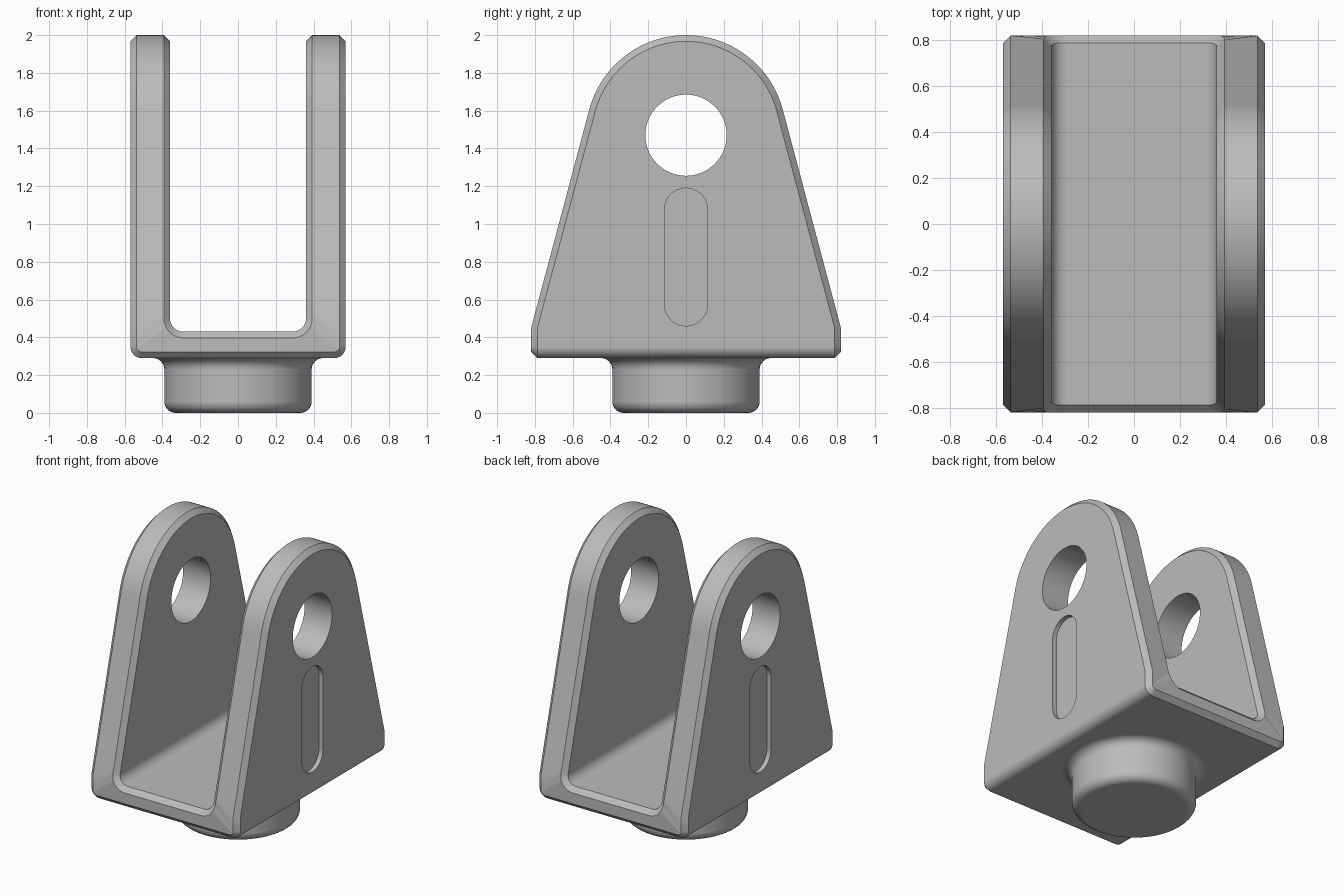
import bpy, bmesh
from math import sin, cos, pi, radians
from mathutils import Matrix

cube = bpy.data.objects.get("Cube")
if cube:
    bpy.data.objects.remove(cube, do_unlink=True)

OUT, INN, CH = 0.57, 0.36, 0.033          # arm outer and inner x, chamfer size
FLOOR, BASE, DEPTH = 0.43, 0.29, 0.82     # floor top, underside, half depth
PIN_Z, TIP_R, HOLE_R = 1.47, 0.53, 0.215
TANGENT = radians(14.9)                   # where the round tip meets the slanted sides
KINK = 0.45

grey = bpy.data.materials.new("plain grey metal")
grey.use_nodes = True
grey.diffuse_color = (0.5, 0.5, 0.5, 1)
grey.node_tree.nodes["Principled BSDF"].inputs["Base Color"].default_value = (0.5, 0.5, 0.5, 1)


def make_object(name, bm):
    bmesh.ops.recalc_face_normals(bm, faces=bm.faces)
    mesh = bpy.data.meshes.new(name)
    bm.to_mesh(mesh)
    bm.free()
    obj = bpy.data.objects.new(name, mesh)
    bpy.context.collection.objects.link(obj)
    mesh.materials.append(grey)
    return obj


def select_only(obj):
    bpy.ops.object.select_all(action='DESELECT')
    obj.select_set(True)
    bpy.context.view_layer.objects.active = obj


def smooth(obj):
    select_only(obj)
    bpy.ops.object.shade_smooth_by_angle(angle=radians(30))


def cut(target, cutter):
    cutter.hide_render = True
    mod = target.modifiers.new("cut", 'BOOLEAN')
    mod.operation, mod.solver, mod.object = 'DIFFERENCE', 'EXACT', cutter
    select_only(target)
    bpy.ops.object.modifier_apply(modifier=mod.name)
    bpy.data.objects.remove(cutter, do_unlink=True)


def width(z):
    return DEPTH - max(0, z - KINK) * sin(TANGENT) / cos(TANGENT)


def station(inner, inner_edge, outer_edge, outer):
    """Front half of a section: (x, z) points, walls set back by the chamfer."""
    return [(x, width(z) - back, z) for (x, z), back in
            zip((inner, inner_edge, outer_edge, outer), (CH, 0, 0, CH))]


# Clevis body: one chamfered section swept down an arm, along the floor and up again
half = []
steps = 28
for i in range(steps + 1):                # round arm tip
    a = pi / 2 + (TANGENT - pi / 2) * i / steps
    rim = (TIP_R * cos(a), PIN_Z + TIP_R * sin(a))
    inset = ((TIP_R - CH) * cos(a), PIN_Z + (TIP_R - CH) * sin(a))
    half.append([(x, y, z) for x, (y, z) in
                 zip((INN, INN + CH, OUT - CH, OUT), (inset, rim, rim, inset))])
half.append(station((INN, KINK + 0.07), (INN + CH, KINK + 0.07), (OUT - CH, KINK), (OUT, KINK)))

IN_R, OUT_R = 0.07, 0.06
for i in range(9):                        # rounded corner between arm and floor
    a = pi / 2 * i / 8
    def inner(r): return (INN - IN_R + r * cos(a), FLOOR + IN_R - r * sin(a))
    def outer(r): return (OUT - OUT_R + r * cos(a), BASE + OUT_R - r * sin(a))
    half.append(station(inner(IN_R), inner(IN_R + CH), outer(OUT_R - CH), outer(OUT_R)))

sections = half + [[(-x, y, z) for x, y, z in s] for s in reversed(half)]
bm = bmesh.new()
rings = []
for s in sections:
    ring = s + [(x, -y, z) for x, y, z in reversed(s)]
    rings.append([bm.verts.new(p) for p in ring])
for r0, r1 in zip(rings, rings[1:]):
    for j in range(8):
        k = (j + 1) % 8
        bm.faces.new((r0[j], r0[k], r1[k], r1[j]))
bmesh.ops.remove_doubles(bm, verts=bm.verts, dist=0.0005)
bmesh.ops.dissolve_limit(bm, angle_limit=0.005, verts=bm.verts, edges=bm.edges)
body = make_object("clevis_body", bm)

# Pin hole through both arms
bm = bmesh.new()
bmesh.ops.create_cone(bm, cap_ends=True, segments=64, radius1=HOLE_R, radius2=HOLE_R, depth=2,
                      matrix=Matrix.Translation((0, 0, PIN_Z)) @ Matrix.Rotation(pi / 2, 4, 'Y'))
cut(body, make_object("hole_cutter", bm))

# Shallow round-ended slots on the outer faces
SLOT_R, SLOT_LOW, SLOT_HIGH, SLOT_DEPTH = 0.115, 0.575, 1.075, 0.03
for side in (1, -1):
    bm = bmesh.new()
    outline = []
    for i in range(34):
        a = pi * (i if i < 17 else i - 1) / 16
        centre = SLOT_HIGH if i < 17 else SLOT_LOW
        outline.append(bm.verts.new((side * (OUT - SLOT_DEPTH), SLOT_R * cos(a), centre + SLOT_R * sin(a))))
    face = bm.faces.new(outline)
    grown = bmesh.ops.extrude_face_region(bm, geom=[face])
    bmesh.ops.translate(bm, vec=(side * 0.2, 0, 0),
                        verts=[g for g in grown["geom"] if isinstance(g, bmesh.types.BMVert)])
    cut(body, make_object("slot_cutter", bm))
smooth(body)

# Round mounting post with a rounded foot and a flared top
POST_R, FIL = 0.39, 0.06
profile = [(0, 0)]
for i in range(9):
    a = pi / 2 * i / 8
    profile.append((POST_R - FIL + FIL * sin(a), FIL - FIL * cos(a)))
for i in range(9):
    a = pi / 2 * i / 8
    profile.append((POST_R + FIL - FIL * cos(a), BASE - FIL + FIL * sin(a)))
profile += [(POST_R + FIL, BASE + 0.02), (0, BASE + 0.02)]
bm = bmesh.new()
verts = [bm.verts.new((r, 0, z)) for r, z in profile]
edges = [bm.edges.new(pair) for pair in zip(verts, verts[1:])]
bmesh.ops.spin(bm, geom=verts + edges, cent=(0, 0, 0), axis=(0, 0, 1), angle=2 * pi, steps=72)
bmesh.ops.remove_doubles(bm, verts=bm.verts, dist=0.0005)
post = make_object("mounting_post", bm)
smooth(post)

# Keep the broad faces flat beside their rounded edges
for obj in (body, post):
    mod = obj.modifiers.new("flat_faces", 'WEIGHTED_NORMAL')
    mod.keep_sharp = True
